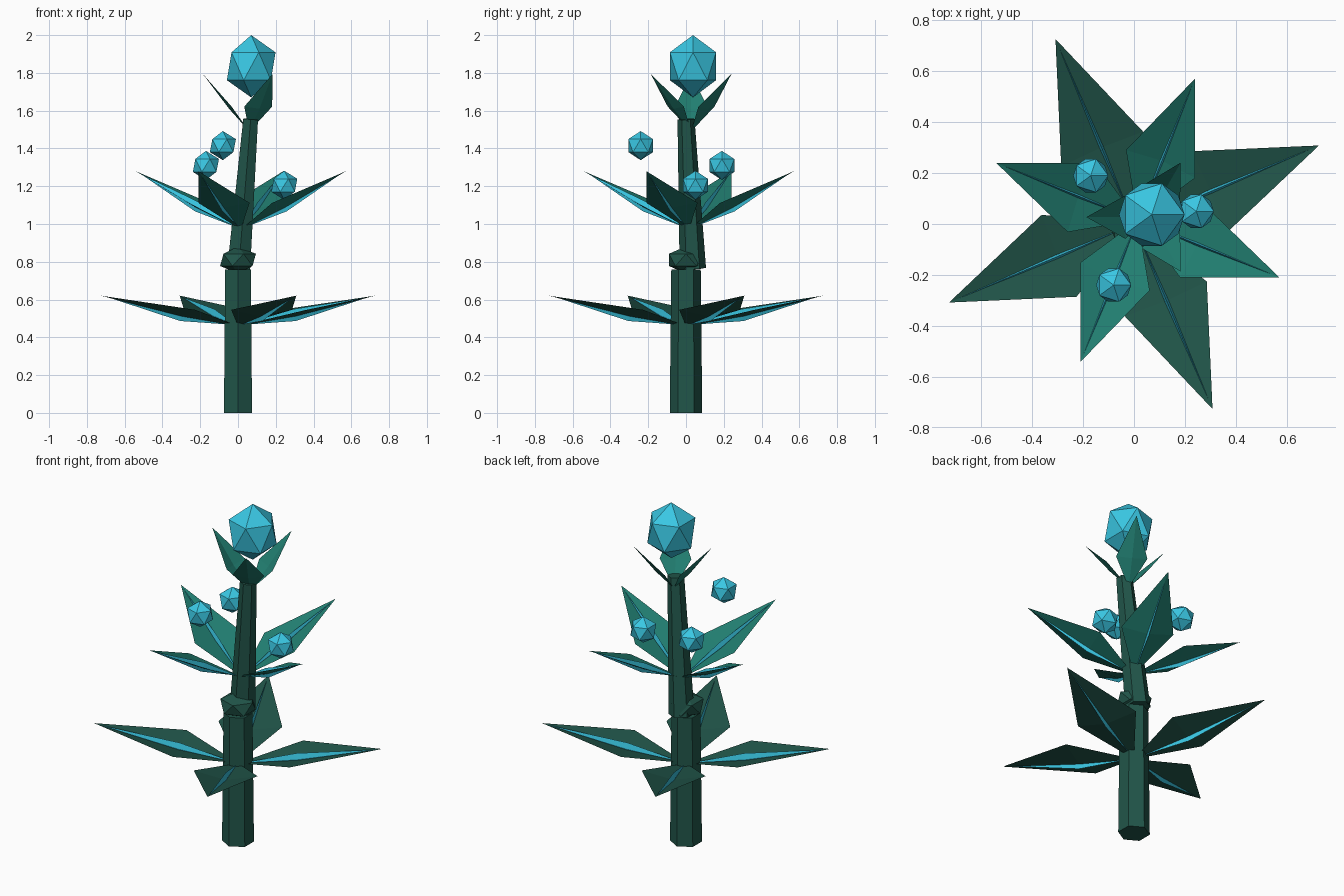
import bpy, bmesh
from math import radians, cos, sin
from mathutils import Vector, Matrix

cube = bpy.data.objects.get("Cube")
if cube:
    bpy.data.objects.remove(cube, do_unlink=True)


def material(name, srgb):
    col = [(c / 255) ** 2.2 for c in srgb] + [1]
    m = bpy.data.materials.new(name)
    m.use_nodes = True
    m.diffuse_color = col
    m.node_tree.nodes["Principled BSDF"].inputs["Base Color"].default_value = col
    return m


DARK = material("dark green", (38, 86, 75))
TEAL = material("teal green", (38, 125, 112))
CYAN = material("bright cyan", (60, 198, 226))


def finish(name, bm, mat):
    mesh = bpy.data.meshes.new(name)
    bm.to_mesh(mesh)
    bm.free()
    mesh.materials.append(mat)
    obj = bpy.data.objects.new(name, mesh)
    bpy.context.collection.objects.link(obj)
    return obj


def stem(name, start, end, r1, r2):
    # Hexagonal tapered column running between two points
    a, b = Vector(start), Vector(end)
    bm = bmesh.new()
    bmesh.ops.create_cone(bm, cap_ends=True, segments=6, radius1=r1, radius2=r2, depth=(b - a).length)
    tilt = Vector((0, 0, 1)).rotation_difference(b - a).to_matrix().to_4x4()
    bm.transform(Matrix.Translation((a + b) / 2) @ tilt)
    return finish(name, bm, DARK)


def gem(name, centre, radius, stretch, mat):
    # Twenty-sided ball
    bm = bmesh.new()
    bmesh.ops.create_icosphere(bm, subdivisions=1, radius=radius)
    bm.transform(Matrix.Translation(centre) @ Matrix.Diagonal((1, 1, stretch, 1)))
    return finish(name, bm, mat)


def place(bm, base, azimuth, pitch, length):
    turn = Matrix.Rotation(radians(azimuth), 4, "Z") @ Matrix.Rotation(-radians(pitch), 4, "Y")
    bm.transform(Matrix.Translation(base) @ turn @ Matrix.Scale(length, 4))


def leaf(name, base, azimuth, pitch, length, mat, vein):
    # Kite-shaped blade, folded along its middle
    bm = bmesh.new()
    root, left, tip, right, keel = [bm.verts.new(p) for p in (
        (0, 0, 0), (.41, .217, .025), (1, 0, 0), (.41, -.217, .025), (.41, 0, -.02))]
    for f in ((root, keel, left), (left, keel, tip), (tip, keel, right), (right, keel, root)):
        bm.faces.new(f)
    place(bm, base, azimuth, pitch, length)
    finish(name, bm, mat)
    if not vein:
        return
    # Slim blade-like vein standing out above and below the fold
    bm = bmesh.new()
    a, b = bm.verts.new((.04, 0, 0)), bm.verts.new((.95, 0, 0))
    ring = [bm.verts.new((.41, y, z)) for y, z in ((.01, -.01), (0, .03), (-.01, -.01), (0, -.05))]
    for i in range(4):
        p, q = ring[i], ring[(i + 1) % 4]
        bm.faces.new((a, p, q))
        bm.faces.new((b, q, p))
    bmesh.ops.recalc_face_normals(bm, faces=bm.faces)
    place(bm, base, azimuth, pitch, length)
    finish(name + "_vein", bm, CYAN)


# Stem in two lengths with a knot at the joint
stem("lower_stem", (0, 0, 0), (0, 0, .76), .086, .078)
stem("upper_stem", (.004, .036, .765), (.067, 0, 1.555), .07, .045)
gem("stem_knot", (0, 0, .81), .106, .68, DARK)

# Whorls of leaves
for i in range(4):
    leaf(f"lower_leaf_{i + 1}", (0, 0, .46), 23 + 90 * i, 11.5, .806, DARK, True)
    leaf(f"upper_leaf_{i + 1}", (.015, .015, .97), -22 + 90 * i, 27.3, .675, TEAL, True)
for i in range(3):
    leaf(f"crown_leaf_{i + 1}", (.06, .027, 1.49), 60 + 120 * i, 51, .393, TEAL, False)

# Flower bulb and floating buds
gem("flower_bulb", (.07, .037, 1.835), .144, 1.146, CYAN)
for i, spot in enumerate(((-.08, -.24, 1.415), (-.17, .19, 1.31), (.245, .05, 1.205))):
    gem(f"bud_{i + 1}", spot, .077, 1, CYAN)
